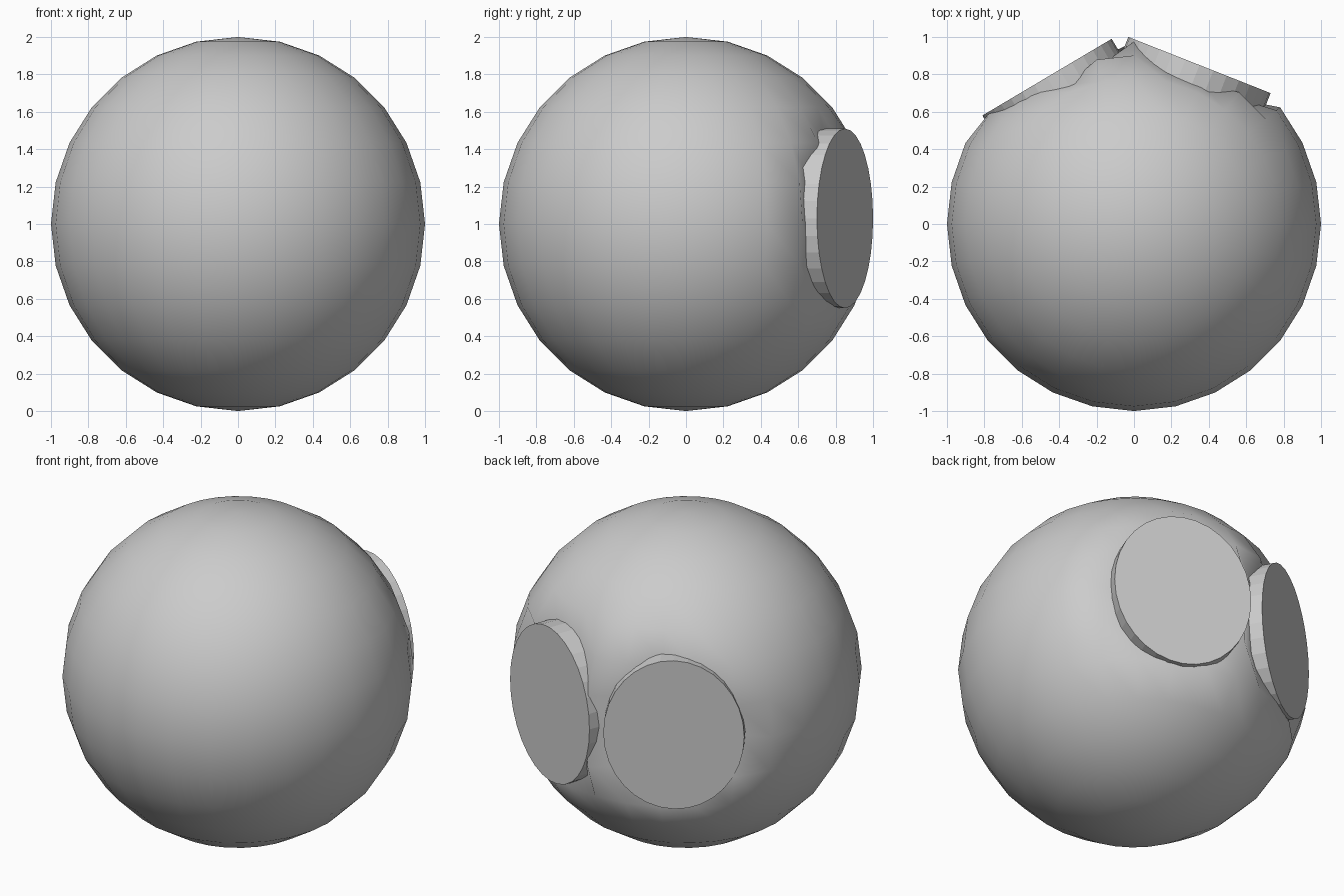
import bpy, math
from mathutils import Vector

if "Cube" in bpy.data.objects:
    bpy.data.objects.remove(bpy.data.objects["Cube"])

# centre in plan, height, outward angle, half width, half height
PADS = [("right_pad", Vector((0.35, 0.85, 1.03)), Vector((0.367, 0.93, 0)), 0.409, 0.48),
        ("left_pad", Vector((-0.465, 0.785, 1.03)), Vector((-0.51, 0.86, 0)), 0.402, 0.465)]
UP = Vector((0, 0, 1))

# Round body
bpy.ops.mesh.primitive_uv_sphere_add(segments=28, ring_count=14, radius=1, location=(0, 0, 1))
body = bpy.context.object
body.name = "round_body"

# Press shallow flat sockets into the body behind each pad
for v in body.data.vertices:
    p = v.co + UP
    for _, c, n, a, b in PADS:
        n = n.normalized()
        side = n.cross(UP)
        d = p - c
        depth = d.dot(n)
        inside = (d.dot(side) / a) ** 2 + (d.z / b) ** 2 < 0.85
        if inside and -0.09 < depth:
            v.co -= n * (depth + 0.09)
    if v.co.y > 0.98:
        v.co.y = 0.98
bpy.ops.object.shade_smooth()

# Oval pads on the back
for name, c, n, a, b in PADS:
    n = n.normalized()
    t = 0.16
    bpy.ops.mesh.primitive_cylinder_add(vertices=32, radius=1, depth=1, location=c - n * t / 2)
    pad = bpy.context.object
    pad.name = name
    pad.rotation_euler = (math.pi / 2, 0, math.atan2(n.y, n.x) - math.pi / 2)
    pad.scale = (a, b, t)
    bpy.ops.object.transform_apply(location=False, rotation=False, scale=True)
    bpy.ops.object.shade_smooth_by_angle(angle=math.radians(5))
